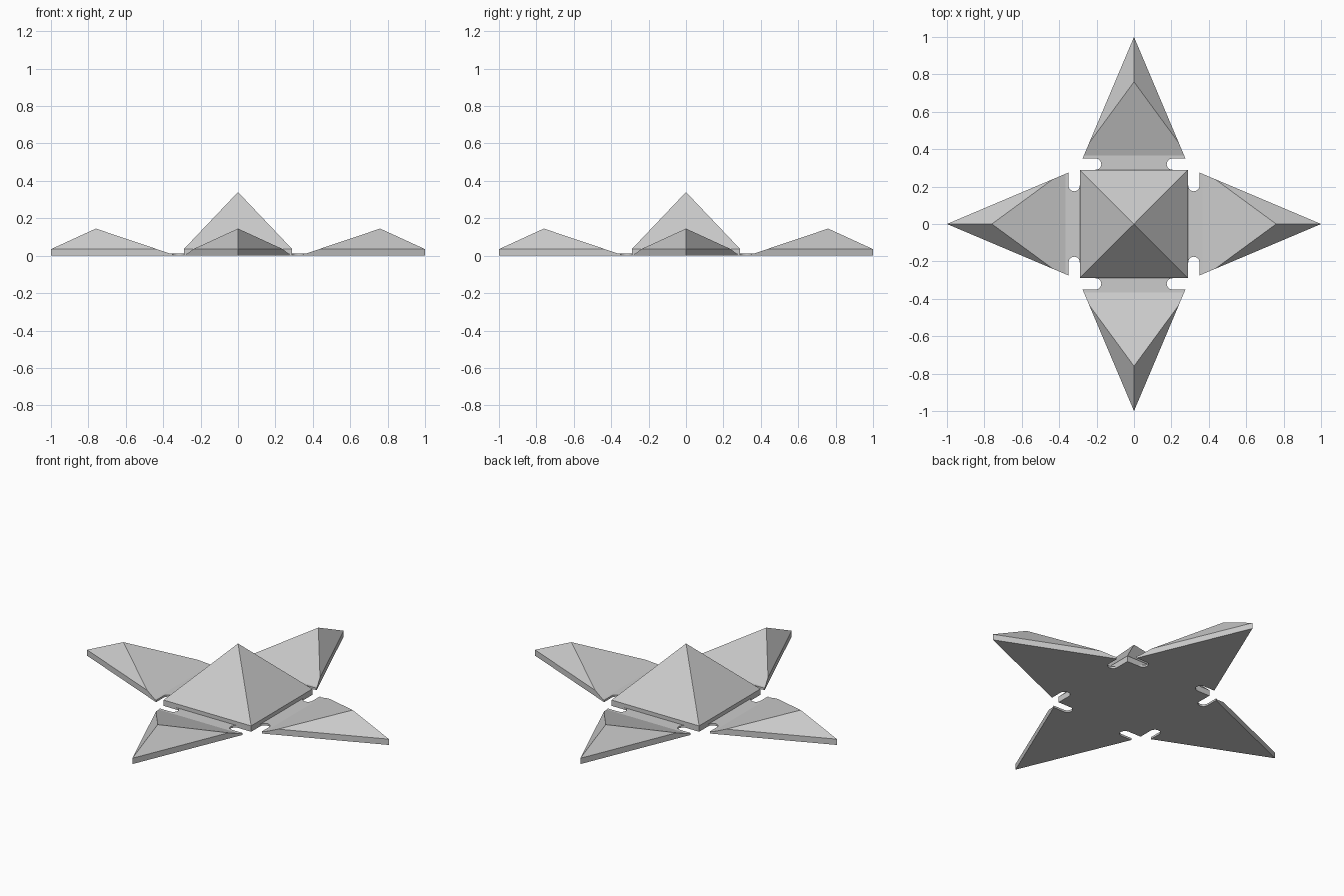
import bpy, bmesh
from math import sin, cos, pi
from mathutils import Matrix, Vector

cube = bpy.data.objects.get("Cube")
if cube:
    bpy.data.objects.remove(cube)

CORE = 0.29      # half width of the central pyramid
RIM = 0.035      # height of the vertical edges
PLATE = 0.012    # thickness of the thin hinges
END = 0.35       # inner end of each arm
FOOT = 0.365     # where the arm starts to rise
APEX = (0, 0.76, 0.145)
SLOT_X = 0.205   # centre of the rounded slot end
SLOT_R = (END - CORE) / 2

mat = bpy.data.materials.new("plain grey")
mat.use_nodes = True
mat.diffuse_color = (0.6, 0.6, 0.6, 1)
mat.node_tree.nodes["Principled BSDF"].inputs["Base Color"].default_value = (0.6, 0.6, 0.6, 1)


def half_width(y):
    return 0.275 * (1 - y) / (1 - END)


def flip(points):
    return [(-x, y, z) for x, y, z in reversed(points)]


def at(points, z):
    return [(x, y, z) for x, y in points]


def make(name, faces, turns=0):
    """Mesh from a list of polygons; the first polygon is the underside."""
    bm = bmesh.new()
    made = [bm.faces.new([bm.verts.new(p) for p in f]) for f in faces]
    bmesh.ops.remove_doubles(bm, verts=bm.verts, dist=1e-5)
    bmesh.ops.recalc_face_normals(bm, faces=bm.faces)
    under = min(bm.faces, key=lambda f: f.calc_center_median().z)
    if under.normal.z > 0:
        bmesh.ops.reverse_faces(bm, faces=bm.faces)
    bmesh.ops.rotate(bm, verts=bm.verts, cent=(0, 0, 0),
                     matrix=Matrix.Rotation(turns * pi / 2, 3, 'Z'))
    mesh = bpy.data.meshes.new(name)
    bm.to_mesh(mesh)
    bm.free()
    mesh.materials.append(mat)
    obj = bpy.data.objects.new(name, mesh)
    bpy.context.collection.objects.link(obj)


# Central pyramid, with walls notched where the hinges join
square = [(-CORE, -CORE), (CORE, -CORE), (CORE, CORE), (-CORE, CORE)]
side = [(-CORE, CORE, 0), (-SLOT_X, CORE, 0), (-SLOT_X, CORE, PLATE),
        (SLOT_X, CORE, PLATE), (SLOT_X, CORE, 0), (CORE, CORE, 0),
        (CORE, CORE, RIM), (-CORE, CORE, RIM)]
slope = [(-CORE, CORE, RIM), (CORE, CORE, RIM), (0, 0, 0.34)]
core_faces = [at(square, 0)]
for i in range(4):
    turn = Matrix.Rotation(i * pi / 2, 3, 'Z')
    core_faces += [[tuple(turn @ Vector(p)) for p in f] for f in (side, slope)]
make("central_pyramid", core_faces)

# One arm with its hinge, described by its right half and mirrored
steps = 12
arc = [(SLOT_X - SLOT_R * sin(pi * i / steps),
        CORE + SLOT_R - SLOT_R * cos(pi * i / steps)) for i in range(steps + 1)]
edge = arc + [(half_width(END), END)]
rise = (APEX[2] - PLATE) / (APEX[1] - FOOT)
shoulder_y = FOOT + (RIM - PLATE) / rise
foot = (half_width(FOOT), FOOT, PLATE)
shoulder = (half_width(shoulder_y), shoulder_y, RIM)
tip, tip_low = (0, 1, RIM), (0, 1, 0)

low = at(edge, 0)
high = at(edge, PLATE) + [foot]
arm_faces = [low + [tip_low] + flip(low), high + flip(high)]
halves = [at([a, b], 0) + at([b, a], PLATE) for a, b in zip(edge, edge[1:])]
halves.append([low[-1], tip_low, tip, shoulder, foot, at(edge, PLATE)[-1]])
halves.append([shoulder, tip, APEX])
for f in halves:
    arm_faces += [f, flip(f)]
arm_faces.append([foot, shoulder, APEX] + flip([foot, shoulder]))

for i, name in enumerate(("back", "right", "front", "left")):
    make(name + "_arm", arm_faces, i)
